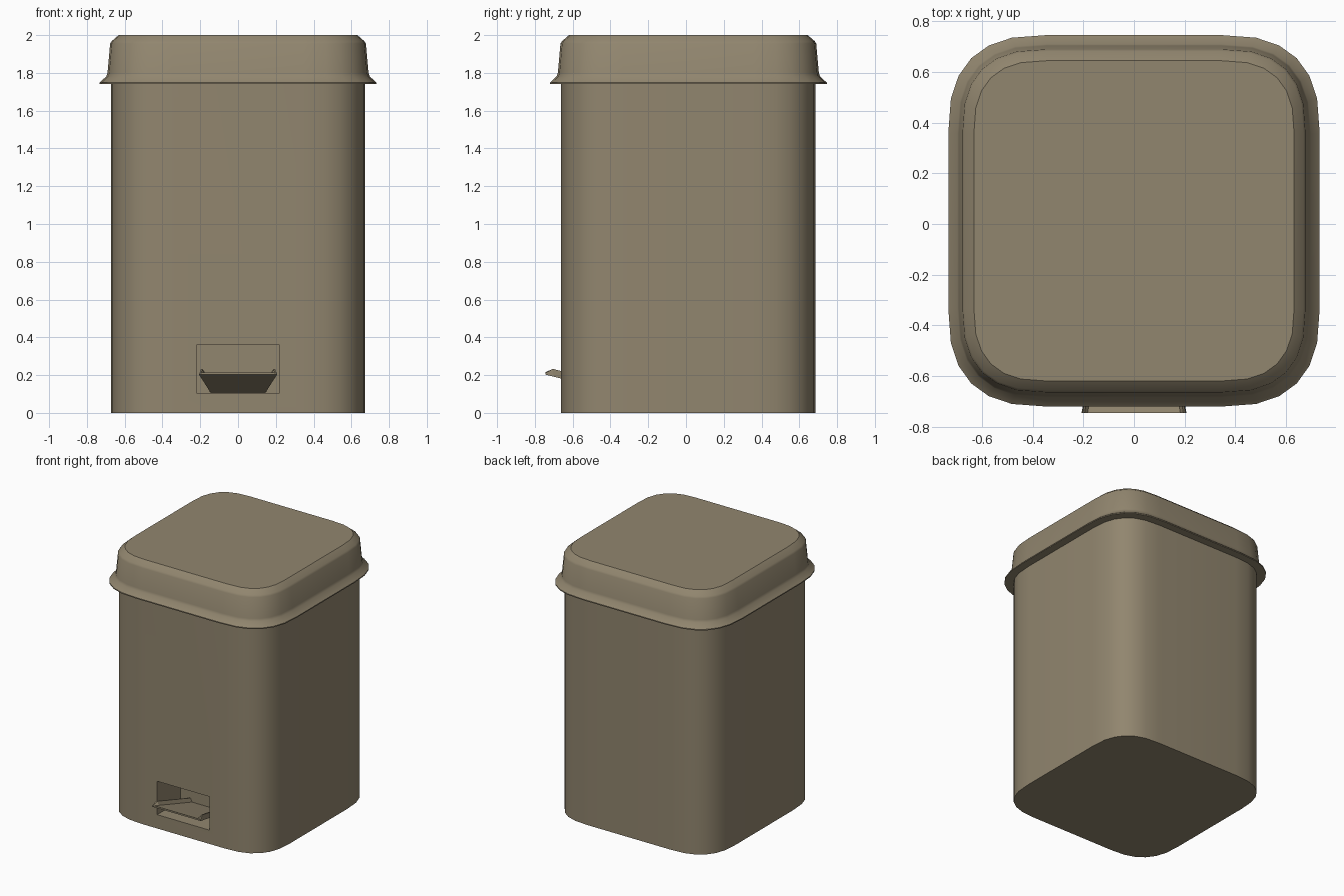
import bpy, bmesh, math

if "Cube" in bpy.data.objects:
    bpy.data.objects.remove(bpy.data.objects["Cube"])

CY = 0.0125      # bin centre in y
FLAT = 0.345     # half length of the straight run on each side

mat = bpy.data.materials.new("warm taupe plastic")
mat.diffuse_color = (0.285, 0.238, 0.158, 1)
mat.use_nodes = True
mat.node_tree.nodes["Principled BSDF"].inputs["Base Color"].default_value = mat.diffuse_color


def make(name, bm, smooth=None):
    bmesh.ops.recalc_face_normals(bm, faces=bm.faces)
    me = bpy.data.meshes.new(name)
    bm.to_mesh(me)
    bm.free()
    ob = bpy.data.objects.new(name, me)
    bpy.context.collection.objects.link(ob)
    me.materials.append(mat)
    if smooth:
        shade(ob, smooth)
    return ob


def shade(ob, angle):
    bpy.ops.object.select_all(action='DESELECT')
    ob.select_set(True)
    bpy.context.view_layer.objects.active = ob
    bpy.ops.object.shade_smooth_by_angle(angle=math.radians(angle))


def outline(half, steps=6):
    """Rounded square with slightly squarish corners."""
    r = half - FLAT
    pts = []
    for q in range(4):
        c, s = [(1, 0), (0, 1), (-1, 0), (0, -1)][q]
        for i in range(steps + 1):
            a = math.pi / 2 * i / steps
            x = FLAT + r * max(0, math.cos(a)) ** 0.77
            y = FLAT + r * max(0, math.sin(a)) ** 0.77
            if i == steps:
                x = FLAT
            pts.append((x * c - y * s, x * s + y * c + CY))
    return pts


def loft(name, rings, smooth):
    bm = bmesh.new()
    loops = [[bm.verts.new((x, y, z)) for x, y in outline(h)] for h, z in rings]
    n = len(loops[0])
    for a, b in zip(loops, loops[1:]):
        for i in range(n):
            j = (i + 1) % n
            bm.faces.new((a[i], a[j], b[j], b[i]))
    bm.faces.new(loops[0][::-1])
    bm.faces.new(loops[-1])
    return make(name, bm, smooth)


# bin body with pedal recess cut into the front
body = loft("bin_body", [(0.673, 0), (0.673, 1.75)], None)
bm = bmesh.new()
bmesh.ops.create_cube(bm, size=1)
for v in bm.verts:
    v.co.x *= 0.44
    v.co.y = -0.38 if v.co.y > 0 else -0.9
    v.co.z = 0.36 if v.co.z > 0 else 0.105
cutter = make("recess_cutter", bm)
cutter.hide_render = True
mod = body.modifiers.new("recess", 'BOOLEAN')
mod.operation = 'DIFFERENCE'
mod.solver = 'EXACT'
mod.object = cutter
bpy.context.view_layer.objects.active = body
bpy.ops.object.modifier_apply(modifier=mod.name)
bpy.data.objects.remove(cutter)
shade(body, 35)

# lid with flared lip and bevelled top
loft("lid", [(0.733, 1.74), (0.733, 1.748), (0.697, 1.782), (0.691, 1.80),
             (0.677, 1.955), (0.669, 1.968), (0.632, 2.0)], 32)

# foot pedal: tapering tray with raised side rims, sloping into the recess
bm = bmesh.new()
sections = []
for y, z, w, rim in [(-0.745, 0.203, 0.207, 0.008),
                     (-0.705, 0.193, 0.200, 0.040),
                     (-0.375, 0.107, 0.145, 0.040)]:
    right = [(w, 0), (w - 0.004, rim), (w - 0.012, rim), (w - 0.024, 0.012)]
    prof = right + [(-x, h) for x, h in right[::-1]]
    sections.append([bm.verts.new((x, y, z + h)) for x, h in prof])
for a, b in zip(sections, sections[1:]):
    for i in range(8):
        j = (i + 1) % 8
        bm.faces.new((a[i], a[j], b[j], b[i]))
bm.faces.new(sections[0])
bm.faces.new(sections[-1])
make("foot_pedal", bm)
